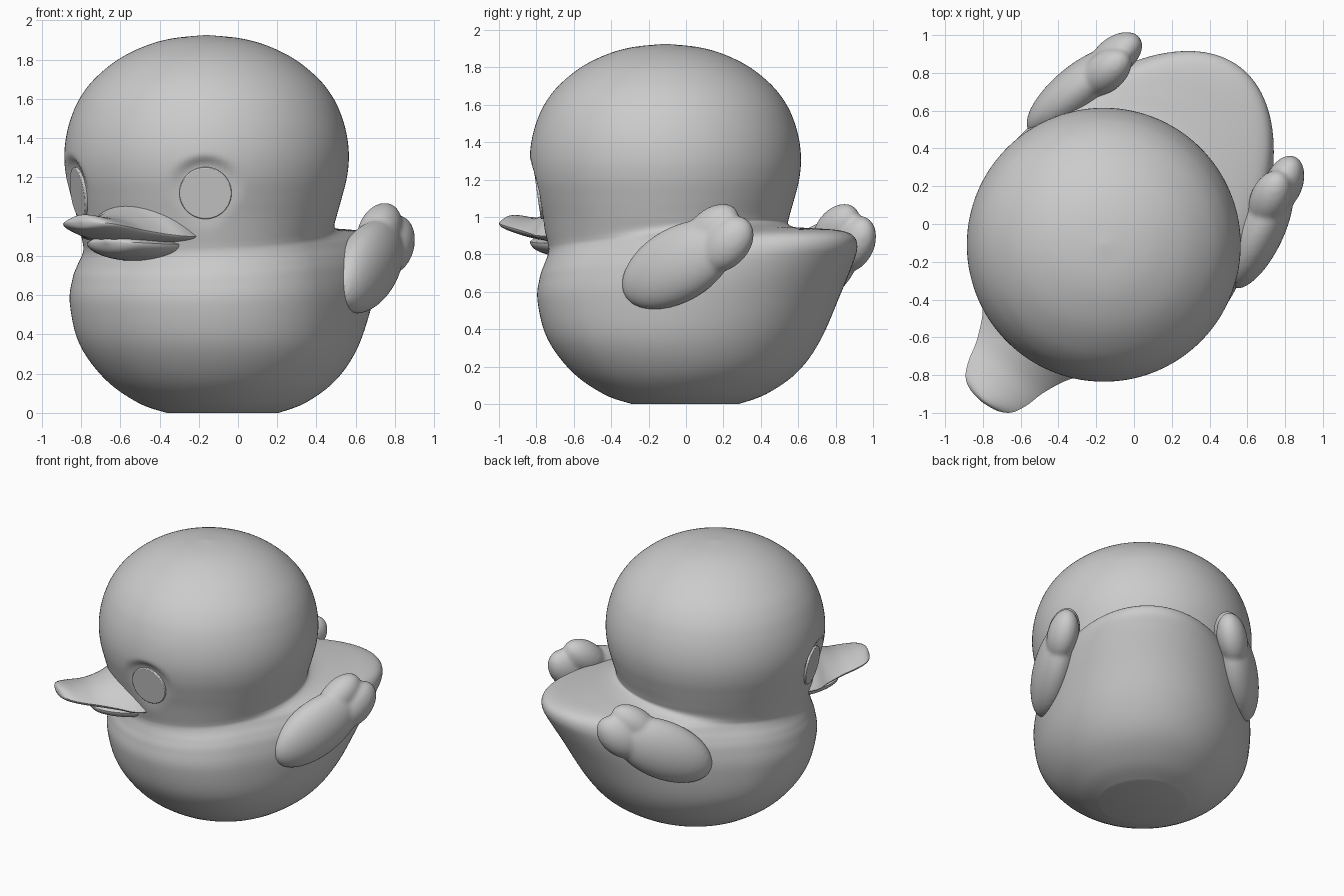
import bpy, math
from mathutils import Matrix, Vector

if "Cube" in bpy.data.objects:
    bpy.data.objects.remove(bpy.data.objects["Cube"])

grey = bpy.data.materials.new("soft_grey")
grey.diffuse_color = (0.6, 0.6, 0.6, 1)
grey.use_nodes = True
grey.node_tree.nodes["Principled BSDF"].inputs["Base Color"].default_value = grey.diffuse_color

# Local frame: faces -y, origin under the head; then turned and shifted
BASE = Matrix.Translation((-0.16, -0.11, 0)) @ Matrix.Rotation(math.radians(-37.5), 4, 'Z')
# Eye frames: z axis points out of the face
EYES = [Matrix.Rotation(math.radians(s * 37), 4, 'Z') @ Matrix.Translation((0, -.678, 1.12))
        @ Matrix.Rotation(math.radians(98), 4, 'X') for s in (1, -1)]
EYES_INV = [m.inverted() for m in EYES]


def spline(rows, steps):
    """Catmull-Rom interpolation through rows of ring parameters."""
    out = []
    for i in range(len(rows) - 1):
        p0, p1, p2 = rows[max(i - 1, 0)], rows[i], rows[i + 1]
        p3 = rows[min(i + 2, len(rows) - 1)]
        for k in range(steps):
            t = k / steps
            out.append([0.5 * (2 * b + (c - a) * t + (2 * a - 5 * b + 4 * c - d) * t * t
                               + (3 * b - a - 3 * c + d) * t ** 3)
                        for a, b, c, d in zip(p0, p1, p2, p3)])
    return out + [list(rows[-1])]


def select(obs):
    bpy.ops.object.select_all(action='DESELECT')
    for ob in obs:
        ob.select_set(True)
    bpy.context.view_layer.objects.active = obs[0]


def finish(ob, angle=40):
    ob.data.materials.clear()
    ob.data.materials.append(grey)
    select([ob])
    bpy.ops.object.shade_smooth_by_angle(angle=math.radians(angle))


def loft(name, rings, point, n):
    """Skin rings, point(ring, angle) giving each vertex, with capped ends."""
    verts = [point(r, 2 * math.pi * j / n) for r in rings for j in range(n)]
    faces = [(i * n + j, i * n + (j + 1) % n, (i + 1) * n + (j + 1) % n, (i + 1) * n + j)
             for i in range(len(rings) - 1) for j in range(n)]
    faces += [tuple(reversed(range(n))), tuple(range((len(rings) - 1) * n, len(rings) * n))]
    me = bpy.data.meshes.new(name)
    me.from_pydata(verts, [], faces)
    ob = bpy.data.objects.new(name, me)
    bpy.context.collection.objects.link(ob)
    ob.matrix_world = BASE
    finish(ob)


def ellipsoid(loc, radii, tilt, turn):
    bpy.ops.mesh.primitive_uv_sphere_add(segments=40, ring_count=24)
    ob = bpy.context.object
    ob.matrix_world = (BASE @ Matrix.Translation(loc)
                       @ Matrix.Rotation(math.radians(turn), 4, 'Z')
                       @ Matrix.Rotation(math.radians(tilt), 4, 'X')
                       @ Matrix.Diagonal((*radii, 1)))
    return ob


# Body with raised tail: front z, back z, front reach, back reach, half width, centre
body = [(0, 0, .15, .42, .285, .134), (.05, .055, .30, .58, .42, .12),
        (.17, .17, .475, .76, .57, .08), (.35, .34, .61, .90, .68, .03),
        (.55, .60, .665, 1.05, .715, 0), (.67, .77, .655, 1.15, .70, 0),
        (.735, .85, .635, 1.185, .675, 0), (.775, .905, .625, 1.165, .65, 0),
        (.80, .932, .62, 1.08, .638, 0), (.825, .942, .62, .90, .632, 0),
        (.85, .95, .625, .75, .633, 0), (.89, .97, .635, .67, .64, 0)]
# Head: height, radius
head = [(1.0, .662), (1.1, .69), (1.2, .715), (1.3, .725), (1.4, .717), (1.5, .692), (1.6, .648),
        (1.7, .573), (1.8, .452), (1.87, .312), (1.908, .175), (1.925, .01)]
body += [(z, z, r, r, r, 0) for z, r in head]


def body_point(r, a):
    zf, zb, f, b, w, m = r
    c = math.cos(a)
    mix = ((1 + c) / 2) ** 1.4
    p = Vector((-w * math.sin(a), m + c * (b - m if c > 0 else f + m), zf + (zb - zf) * mix))
    # Shallow flat recess around each eye
    for mat, inv in zip(EYES, EYES_INV):
        q = inv @ p
        side = math.hypot(q.x, q.y)
        if q.z > -.008 and side < .21:
            t = min(1, (.21 - side) / .07)
            q.z += (-.008 - q.z) * t * t * (3 - 2 * t)
            p = mat @ q
    return p


loft("body_and_head", spline(body, 6), body_point, 144)


# Bill halves: reach, half width, middle z, height above, depth below
def bill_point(r, a):
    d, w, z, up, down = r
    s = math.sin(a)
    return (w * math.cos(a), -d, z + (up * s ** 1.9 if s > 0 else down * s))


upper = [(.45, .35, .90, .21, .04), (.60, .335, .90, .19, .04), (.70, .275, .912, .13, .045),
         (.82, .222, .932, .07, .05), (.92, .195, .95, .05, .045), (1.0, .155, .965, .045, .04),
         (1.04, .09, .972, .034, .032), (1.053, .005, .975, .005, .005)]
lower = [(.45, .28, .86, .04, .085), (.62, .25, .86, .04, .085), (.74, .20, .865, .04, .07),
         (.81, .13, .87, .035, .05), (.84, .005, .875, .005, .005)]
loft("upper_bill", spline(upper, 4), bill_point, 48)
loft("lower_bill", spline(lower, 4), bill_point, 48)

for side, label, eye_frame in ((1, "left", EYES[0]), (-1, "right", EYES[1])):
    # Wing with two feather lobes at its rear, blended into one soft shape
    parts = [ellipsoid((side * .61, .555, .745), (.13, .355, .20), 27, side * 12),
             ellipsoid((side * .55, .73, .93), (.105, .18, .11), 38, side * 14),
             ellipsoid((side * .56, .835, .855), (.10, .18, .125), 42, side * 16)]
    select(parts)
    bpy.ops.object.transform_apply(location=True, rotation=True, scale=True)
    bpy.ops.object.join()
    wing = bpy.context.object
    wing.name = label + "_wing"
    blend = wing.modifiers.new("blend", 'REMESH')
    blend.mode = 'VOXEL'
    blend.voxel_size = .014
    soften = wing.modifiers.new("soften", 'SMOOTH')
    soften.iterations = 6
    for m in ("blend", "soften"):
        bpy.ops.object.modifier_apply(modifier=m)
    finish(wing, 60)

    # Flat round eye set into the recess
    bpy.ops.mesh.primitive_cylinder_add(vertices=48, radius=.133, depth=.04)
    eye = bpy.context.object
    eye.name = label + "_eye"
    eye.matrix_world = BASE @ eye_frame @ Matrix.Translation((0, 0, -.014))
    bevel = eye.modifiers.new("soft_rim", 'BEVEL')
    bevel.width = .005
    bevel.segments = 2
    finish(eye, 30)
